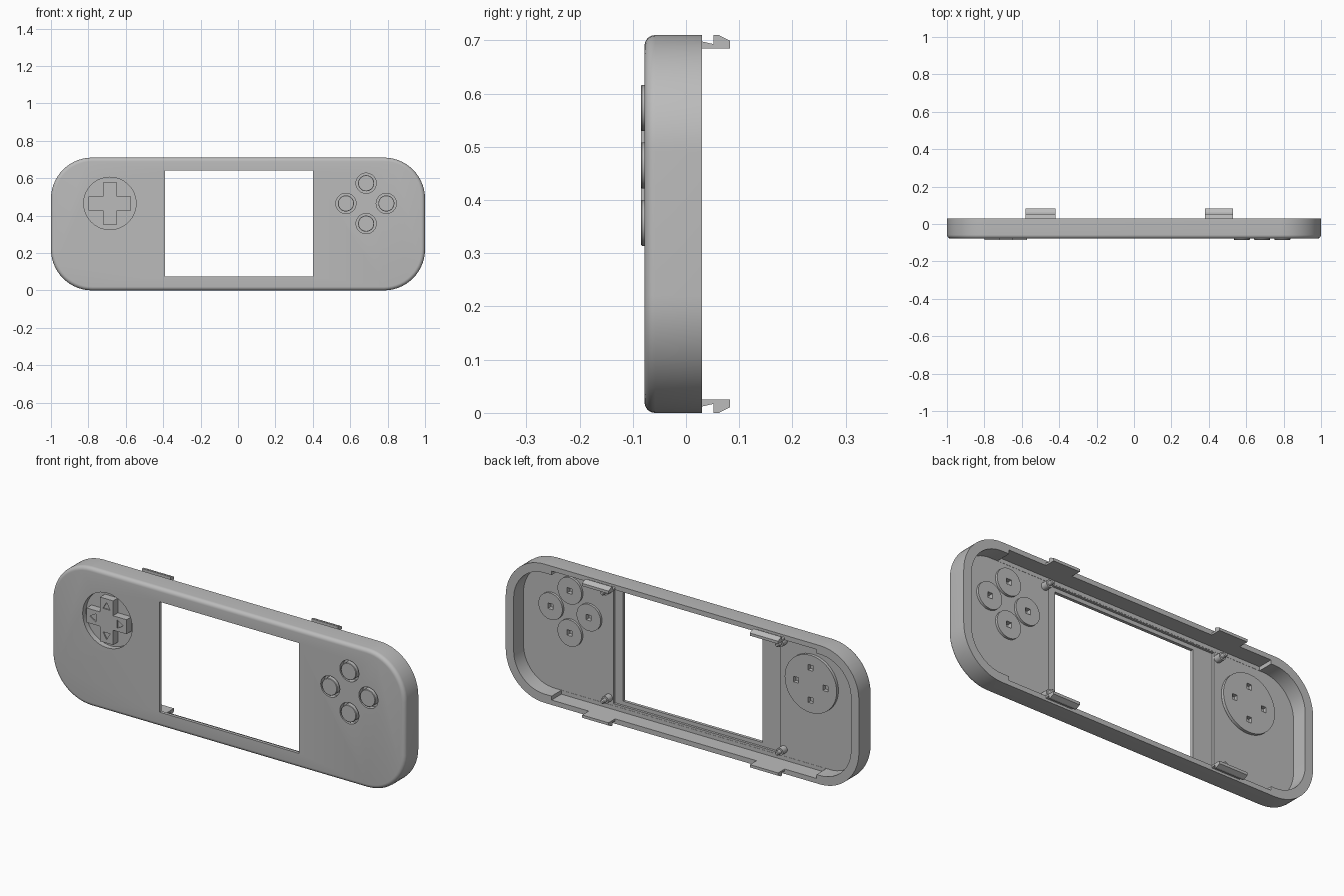
import bpy, bmesh
from math import cos, sin, pi

cube = bpy.data.objects.get("Cube")
if cube:
    bpy.data.objects.remove(cube)

grey = bpy.data.materials.new("plain grey")
grey.use_nodes = True
GREY = (0.5, 0.5, 0.5, 1)
grey.diffuse_color = GREY
grey.node_tree.nodes["Principled BSDF"].inputs["Base Color"].default_value = GREY

H = 0.71                       # body height
FRONT, BACK, FLOOR = -0.078, 0.03, -0.05


def loft(name, rings):
    """Skin a list of equal-length point rings and cap both ends."""
    bm = bmesh.new()
    loops = [[bm.verts.new(p) for p in ring] for ring in rings]
    n = len(loops[0])
    for a, b in zip(loops, loops[1:]):
        for i in range(n):
            j = (i + 1) % n
            bm.faces.new((a[i], a[j], b[j], b[i]))
    bm.faces.new(loops[0])
    bm.faces.new(loops[-1])
    bmesh.ops.recalc_face_normals(bm, faces=bm.faces)
    mesh = bpy.data.meshes.new(name)
    bm.to_mesh(mesh)
    bm.free()
    mesh.materials.append(grey)
    obj = bpy.data.objects.new(name, mesh)
    bpy.context.collection.objects.link(obj)
    return obj


def prism(name, pts, y0, y1):
    return loft(name, [[(x, y, z) for x, z in pts] for y in (y0, y1)])


def box(x0, x1, z0, z1):
    return [(x0, z0), (x1, z0), (x1, z1), (x0, z1)]


def disc(x, z, r, n=48):
    return [(x + r * cos(2 * pi * i / n), z + r * sin(2 * pi * i / n)) for i in range(n)]


def rounded(inset, y, r=0.22, steps=14):
    """Rounded rectangle ring of the body outline, moved inward."""
    ring = []
    for k, (sx, sz) in enumerate(((1, 1), (-1, 1), (-1, -1), (1, -1))):
        for i in range(steps + 1):
            a = (k + i / steps) * pi / 2
            ring.append((sx * (1 - r) + (r - inset) * cos(a), y,
                         H / 2 + sz * (H / 2 - r) + (r - inset) * sin(a)))
    return ring


def combine(obj, others, operation="DIFFERENCE"):
    """Apply booleans and remove the helper objects."""
    for other in others:
        mod = obj.modifiers.new("bool", "BOOLEAN")
        mod.operation, mod.solver, mod.object = operation, "EXACT", other
        deps = bpy.context.evaluated_depsgraph_get()
        mesh = bpy.data.meshes.new_from_object(obj.evaluated_get(deps))
        obj.modifiers.clear()
        obj.data = mesh
        bpy.data.objects.remove(other)


def smooth(obj):
    bpy.ops.object.select_all(action="DESELECT")
    obj.select_set(True)
    bpy.context.view_layer.objects.active = obj
    bpy.ops.object.shade_smooth_by_angle(angle=0.5)


# Layout of the controls
PAD_X, BTN_X, CTRL_Z, SPREAD = -0.685, 0.685, 0.465, 0.108
CROSS = ((1, 0), (0, 1), (-1, 0), (0, -1))
buttons = [(BTN_X + SPREAD * dx, CTRL_Z + SPREAD * dz) for dx, dz in CROSS]

# Hollow front shell with a rounded front edge
EDGE = 0.02
rings = [rounded(0.045, FLOOR), rounded(0.045, BACK), rounded(0, BACK)]
for i in range(7):
    a = i / 6 * pi / 2
    rings.append(rounded(EDGE * (1 - cos(a)), FRONT + EDGE * (1 - sin(a))))
shell = loft("front_shell", rings)

# Thinner long walls, screen recess, screen window and control holes
cutters = [
    prism("wall_cut", box(-0.76, 0.74, 0.025, H - 0.025), FLOOR + 0.001, 0.1),
    prism("recess_cut", box(-0.5, 0.445, 0.055, 0.66), -0.062, 0.0),
    prism("window_cut", box(-0.39, 0.4, 0.075, 0.64), -0.2, 0.0),
    prism("pad_cut", disc(PAD_X, CTRL_Z, 0.14, 64), -0.2, 0.0),
]
cutters += [prism("button_cut", disc(x, z, 0.054), -0.2, 0.0) for x, z in buttons]
combine(shell, cutters)
smooth(shell)

# Direction pad: backing disc, raised cross, engraved arrows, rear sockets
pad = prism("direction_pad", disc(PAD_X, CTRL_Z, 0.147, 64), -0.045, -0.03)
W, L = 0.037, 0.113
outline = [(W, W), (W, L), (-W, L), (-W, W), (-L, W), (-L, -W),
           (-W, -W), (-W, -L), (W, -L), (W, -W), (L, -W), (L, W)]
cross = prism("cross", [(PAD_X + x, CTRL_Z + z) for x, z in outline], -0.085, -0.04)
combine(pad, [cross], "UNION")
cutters = []
for dx, dz in CROSS:
    tri = [(0.095, 0), (0.06, 0.021), (0.06, -0.021)]
    pts = [(PAD_X + u * dx - v * dz, CTRL_Z + u * dz + v * dx) for u, v in tri]
    cutters.append(prism("arrow_cut", pts, -0.1, -0.079))
    x, z = PAD_X + 0.083 * dx, CTRL_Z + 0.083 * dz
    cutters.append(prism("socket_cut", box(x - 0.014, x + 0.014, z - 0.014, z + 0.014),
                         -0.05, 0.0))
combine(pad, cutters)
smooth(pad)

# Round buttons with a rear flange and socket
for (x, z), side in zip(buttons, ("left", "top", "right", "bottom")):
    button = prism(side + "_button", disc(x, z, 0.068), -0.048, -0.036)
    cap = loft("cap", [[(px, y, pz) for px, pz in disc(x, z, r)]
                       for r, y in ((0.043, -0.04), (0.043, -0.083), (0.041, -0.085))])
    combine(button, [cap], "UNION")
    socket = prism("socket", box(x - 0.014, x + 0.014, z - 0.014, z + 0.014), -0.06, 0.0)
    combine(button, [socket])
    smooth(button)

# Screen mounting posts: thick foot and thin pin
for x, side in ((0.47, "left"), (-0.52, "right")):
    for z, level in ((0.08, "lower"), (0.635, "upper")):
        profile = ((0.019, -0.064), (0.019, -0.015), (0.011, -0.015),
                   (0.011, 0.006), (0.007, 0.01))
        post = loft(f"{level}_{side}_post",
                    [[(px, y, pz) for px, pz in disc(x, z, r, 24)] for r, y in profile])
        smooth(post)

# Snap hooks on the long walls
hook = [(0.02, 0.685), (0.083, 0.685), (0.083, 0.699), (0.062, 0.71),
        (0.052, 0.71), (0.052, 0.693), (0.03, 0.698), (0.02, 0.698)]
for x0, x1, side in ((-0.58, -0.42, "right"), (0.38, 0.53, "left")):
    for level in ("upper", "lower"):
        pts = [(y, z if level == "upper" else H - z) for y, z in hook]
        loft(f"{level}_{side}_hook", [[(x, y, z) for y, z in pts] for x in (x0, x1)])
